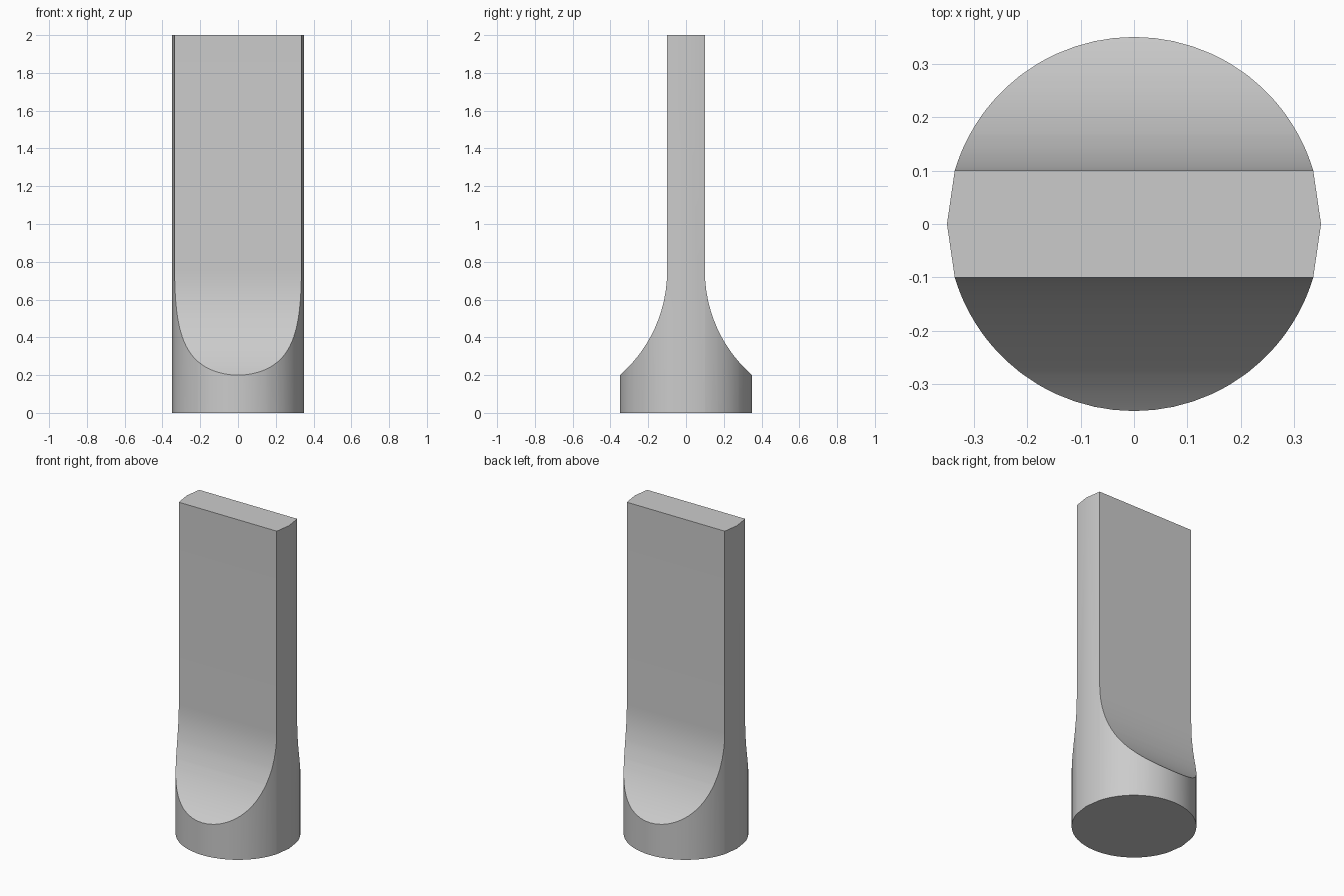
import bpy, bmesh
from math import sin, cos, asin, acos, sqrt, pi

cube = bpy.data.objects.get("Cube")
if cube:
    bpy.data.objects.remove(cube)

RADIUS, HALF_BLADE, HEIGHT = 0.35, 0.1, 2.0
ARC, ARC_TOP, SHOULDER = 0.73, 0.75, 0.2

mat = bpy.data.materials.new("plain grey")
mat.use_nodes = True
grey = (0.6, 0.6, 0.6, 1)
mat.diffuse_color = grey
mat.node_tree.nodes["Principled BSDF"].inputs["Base Color"].default_value = grey


def scoop_height(y):
    """Height of the concave flare at depth y."""
    return ARC_TOP - sqrt(max(0, ARC ** 2 - (ARC + HALF_BLADE - y) ** 2))


# Depths of the rows: even steps along the flare and around the round base
sweep = asin((ARC_TOP - SHOULDER) / ARC)
start = asin(HALF_BLADE / RADIUS)
STEPS = 12
depths = {round(HALF_BLADE + ARC * (1 - cos(sweep * i / STEPS)), 4) for i in range(STEPS)}
depths |= {round(RADIUS * sin(start + (pi / 2 - start) * i / STEPS), 4) for i in range(STEPS + 1)}
depths = sorted(depths)

bm = bmesh.new()


def pair(y, z):
    """Left and right points on the round wall; one point at the tip."""
    x = sqrt(max(0, RADIUS ** 2 - y * y))
    if x < 0.001:
        v = bm.verts.new((0, y, z))
        return v, v
    return bm.verts.new((x, y, z)), bm.verts.new((-x, y, z))


def face(*verts):
    unique = list(dict.fromkeys(verts))
    if len(unique) > 2:
        bm.faces.new(unique)


def band(a, b):
    face(a[0], b[0], b[1], a[1])


# Flat blade top and the middle of the round wall
low_mid, top_mid = pair(0, 0), pair(0, HEIGHT)
for side in (1, -1):
    y = HALF_BLADE * side
    low, flare, top = pair(y, 0), pair(y, ARC_TOP), pair(y, HEIGHT)
    band(top_mid, top)
    band(top, flare)
    band(low_mid, low)
    for k in (0, 1):
        face(low_mid[k], low[k], flare[k], top[k], top_mid[k])
    # Concave flare running down to the round base
    for d in depths[1:]:
        next_low, next_flare = pair(d * side, 0), pair(d * side, scoop_height(d))
        band(flare, next_flare)
        band(low, next_low)
        for k in (0, 1):
            face(low[k], next_low[k], next_flare[k], flare[k])
        low, flare = next_low, next_flare

bmesh.ops.recalc_face_normals(bm, faces=bm.faces)
mesh = bpy.data.meshes.new("flared_blade")
bm.to_mesh(mesh)
bm.free()
blade = bpy.data.objects.new("flared_blade", mesh)
bpy.context.collection.objects.link(blade)
mesh.materials.append(mat)

bpy.ops.object.select_all(action="DESELECT")
blade.select_set(True)
bpy.context.view_layer.objects.active = blade
bpy.ops.object.shade_smooth_by_angle(angle=pi / 6)
